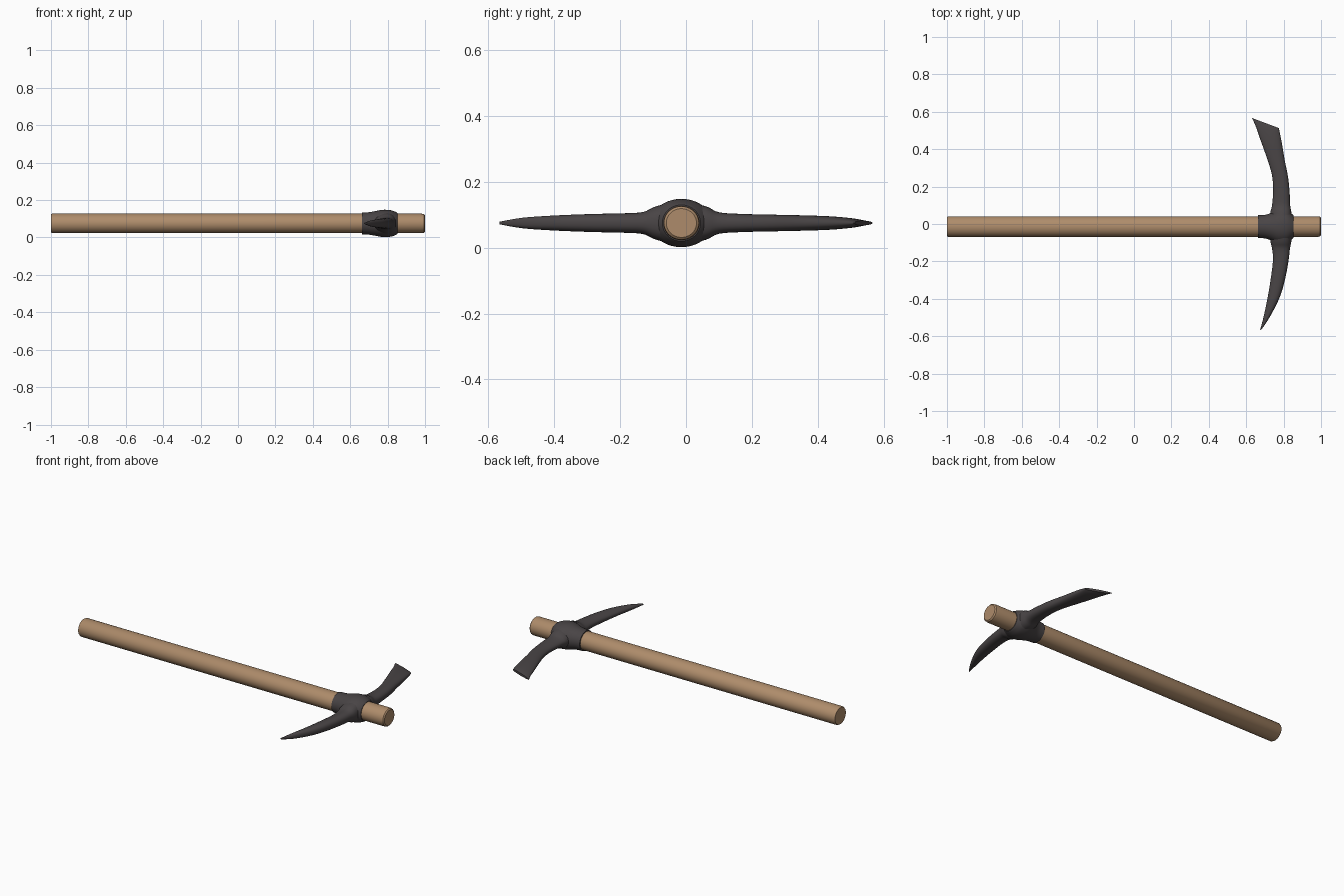
import bpy, bmesh, math

if "Cube" in bpy.data.objects:
    bpy.data.objects.remove(bpy.data.objects["Cube"])

CY, CZ = -0.014, 0.075   # handle axis


def material(name, rgb):
    m = bpy.data.materials.new(name)
    m.diffuse_color = (*rgb, 1)
    m.use_nodes = True
    m.node_tree.nodes["Principled BSDF"].inputs["Base Color"].default_value = m.diffuse_color
    return m


wood = material("warm wood", (0.42, 0.26, 0.145))
iron = material("dark iron", (0.066, 0.058, 0.060))


def smooth_rows(rows, steps):
    """Catmull-Rom interpolation of section parameters."""
    out = []
    for i in range(len(rows) - 1):
        p0, p1 = rows[max(i - 1, 0)], rows[i]
        p2, p3 = rows[i + 1], rows[min(i + 2, len(rows) - 1)]
        for s in range(steps):
            t = s / steps
            out.append([0.5 * (2*b + (c - a)*t + (2*a - 5*b + 4*c - d)*t*t
                        + (3*b - a - 3*c + d)*t**3)
                        for a, b, c, d in zip(p0, p1, p2, p3)])
    return out + [rows[-1]]


def loft(name, rings, mat, angle=40):
    bm = bmesh.new()
    loops = [[bm.verts.new(p) for p in r] for r in rings]
    n = len(rings[0])
    for a, b in zip(loops, loops[1:]):
        for i in range(n):
            j = (i + 1) % n
            bm.faces.new((a[i], a[j], b[j], b[i]))
    bm.faces.new(loops[0][::-1])
    bm.faces.new(loops[-1])
    bmesh.ops.recalc_face_normals(bm, faces=bm.faces)
    me = bpy.data.meshes.new(name)
    bm.to_mesh(me)
    bm.free()
    me.materials.append(mat)
    ob = bpy.data.objects.new(name, me)
    bpy.context.collection.objects.link(ob)
    bpy.ops.object.select_all(action='DESELECT')
    ob.select_set(True)
    bpy.context.view_layer.objects.active = ob
    bpy.ops.object.shade_smooth_by_angle(angle=math.radians(angle))
    return ob


def x_ring(x, ry, rz, n=40):
    return [(x, CY + ry * math.cos(2*math.pi*i/n), CZ + rz * math.sin(2*math.pi*i/n))
            for i in range(n)]


def blade_ring(xl, yl, xr, yr, h, n=28):
    """Flattened oval between an inner and an outer edge point, thinner inside."""
    ring = []
    for i in range(n):
        a = 2 * math.pi * i / n
        c, s = math.cos(a), math.sin(a)
        u = 0.5 + 0.5 * c
        ring.append((xl + (xr - xl)*u, yl + (yr - yl)*u,
                     CZ + h * math.copysign(abs(s)**0.85, s) * (1 + 0.18*c)))
    return ring


# Handle with softly rounded ends
loft("handle", [x_ring(x, r, r * 0.95) for x, r in
                [(-1, 0.051), (-0.993, 0.055), (0.98, 0.055), (0.994, 0.053), (1, 0.046)]], wood)

# Eye collar: sleeve around the handle with a swollen middle
collar = [(0.663, 0.061, 0.058), (0.70, 0.063, 0.060), (0.735, 0.074, 0.066),
          (0.775, 0.092, 0.073), (0.815, 0.090, 0.071), (0.842, 0.070, 0.062),
          (0.854, 0.058, 0.055)]
loft("eye_collar", [x_ring(*r) for r in smooth_rows(collar, 4)], iron)

# Head: pointed pick (-y), through the eye, to the flat adze (+y)
# inner edge x, y, outer edge x, y, half thickness
head = [
    (0.674, -0.567, 0.682, -0.564, 0.004),
    (0.692, -0.500, 0.730, -0.490, 0.016),
    (0.715, -0.390, 0.782, -0.385, 0.023),
    (0.733, -0.280, 0.811, -0.280, 0.027),
    (0.743, -0.190, 0.827, -0.190, 0.029),
    (0.738, -0.130, 0.834, -0.130, 0.033),
    (0.729, -0.090, 0.842, -0.090, 0.050),
    (0.722, -0.014, 0.850, -0.014, 0.064),
    (0.729, 0.060, 0.842, 0.060, 0.050),
    (0.738, 0.100, 0.835, 0.100, 0.032),
    (0.744, 0.180, 0.832, 0.170, 0.027),
    (0.737, 0.265, 0.823, 0.255, 0.025),
    (0.708, 0.360, 0.805, 0.345, 0.023),
    (0.676, 0.450, 0.791, 0.430, 0.020),
    (0.650, 0.525, 0.779, 0.490, 0.014),
    (0.630, 0.567, 0.774, 0.513, 0.007),
]
loft("pick_and_adze_head", [blade_ring(*r) for r in smooth_rows(head, 4)], iron, 50)
